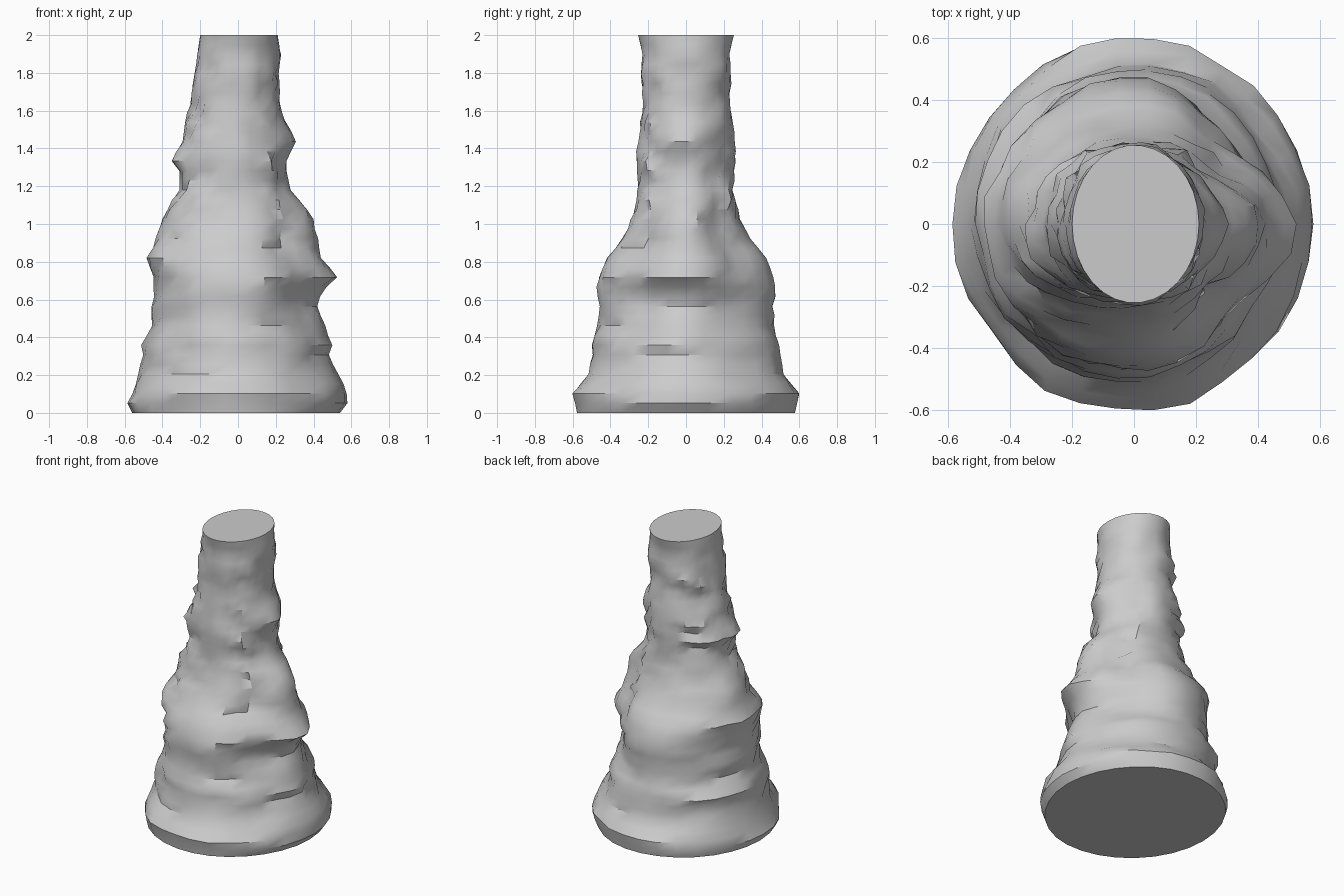
import bpy
import bmesh
from math import sin, cos, tau, exp, radians
from mathutils import Vector, noise

cube = bpy.data.objects.get("Cube")
if cube:
    bpy.data.objects.remove(cube, do_unlink=True)

SIDES, RINGS, HEIGHT = 30, 40, 2.0

# Outline: height, reach towards -x, reach towards +x, half depth
OUTLINE = [
    (0, .56, .54, .58), (.05, .585, .58, .59), (.1, .56, .58, .605),
    (.2, .53, .53, .52), (.31, .5, .48, .5), (.36, .515, .5, .5),
    (.46, .46, .46, .46), (.56, .46, .42, .46), (.62, .44, .43, .475),
    (.72, .45, .46, .465), (.82, .48, .44, .42), (.87, .45, .43, .38),
    (.92, .435, .42, .34), (1.03, .4, .4, .285), (1.08, .37, .36, .27),
    (1.18, .31, .28, .25), (1.28, .31, .25, .255), (1.33, .35, .24, .26),
    (1.38, .32, .23, .26), (1.44, .29, .23, .255), (1.54, .28, .23, .24),
    (1.65, .25, .22, .225), (1.8, .23, .22, .24), (1.9, .215, .225, .23),
    (2, .2, .21, .255),
]

# Pointed knobs on the +x side: height, size, vertical spread, sharpness
KNOBS = [(.72, .065, .06, 6), (1.44, .075, .09, 7)]


def outline_at(z):
    """Interpolate the three reaches at a height."""
    for low, high in zip(OUTLINE, OUTLINE[1:]):
        if z <= high[0] + 1e-6:
            t = (z - low[0]) / (high[0] - low[0])
            return [a + (b - a) * t for a, b in zip(low[1:], high[1:])]


def wrinkle(angle, z):
    """Short slanted ledges that fade out on the main axes and at both ends."""
    helix = z + .13 * angle
    fold = noise.noise(Vector((cos(angle), sin(angle), helix * 8)))
    ledge = noise.noise(Vector((angle * 2.3, z * 3, helix * 19)))
    fade = (.2 + .8 * abs(sin(2 * angle))) * min(1, z * 8, (HEIGHT - z) * 5)
    return fade * (.02 * fold + .04 * ledge)


def pinch(angle, z):
    """Flatten the shoulders on either side of the +x ridge."""
    return .08 * sin(2 * angle) ** 2 * max(0, cos(angle)) * exp(-((z - .68) / .42) ** 2)


def surface_point(angle, z):
    left, right, depth = outline_at(z)
    reach = right if cos(angle) > 0 else left
    scale = 1 + (wrinkle(angle, z) - pinch(angle, z)) / depth
    x = reach * cos(angle) * scale
    y = depth * sin(angle) * scale
    for centre, size, spread, sharpness in KNOBS:
        x += size * exp(-((z - centre) / spread) ** 2) * max(0, cos(angle)) ** sharpness
    return x, y, z


# Single grey surface colour
grey = bpy.data.materials.new("plain grey")
colour = (.6, .6, .6, 1)
grey.use_nodes = True
grey.diffuse_color = colour
grey.node_tree.nodes["Principled BSDF"].inputs["Base Color"].default_value = colour

# Stacked rings joined by quads, closed with flat caps
bm = bmesh.new()
rings = []
for row in range(RINGS):
    z = HEIGHT * row / (RINGS - 1)
    rings.append([bm.verts.new(surface_point(tau * i / SIDES, z)) for i in range(SIDES)])
for lower, upper in zip(rings, rings[1:]):
    for i in range(SIDES):
        j = (i + 1) % SIDES
        bm.faces.new((lower[i], lower[j], upper[j], upper[i]))
bm.faces.new(rings[-1])
bm.faces.new(reversed(rings[0]))

mesh = bpy.data.meshes.new("wrinkled_trunk")
bm.to_mesh(mesh)
bm.free()
mesh.materials.append(grey)
trunk = bpy.data.objects.new("wrinkled_trunk", mesh)
bpy.context.collection.objects.link(trunk)

# Smooth shading with crisp folds and cap rims
bpy.ops.object.select_all(action="DESELECT")
trunk.select_set(True)
bpy.context.view_layer.objects.active = trunk
bpy.ops.object.shade_smooth_by_angle(angle=radians(35))
